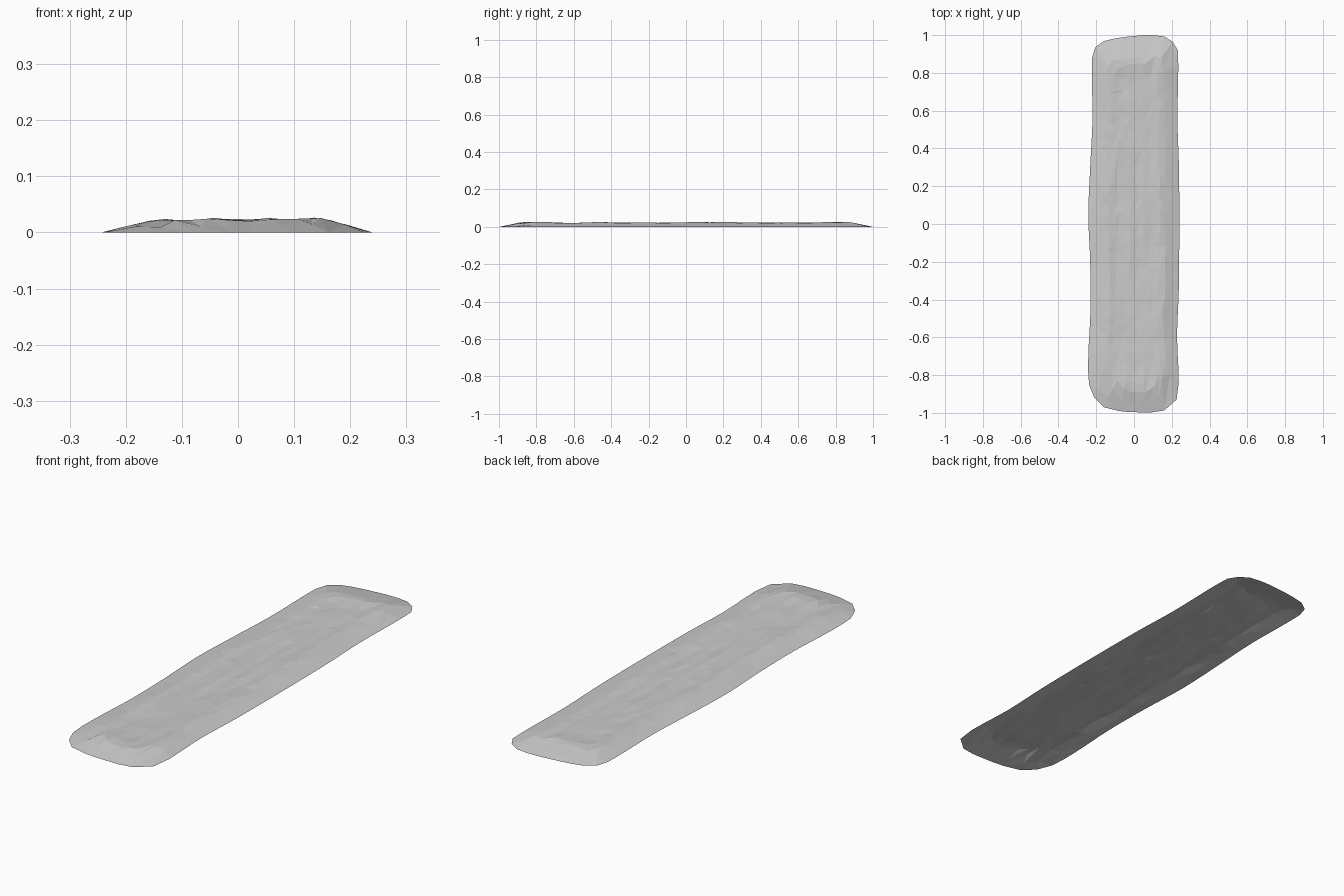
import bpy
import random
from math import sin, cos
from mathutils import Vector, noise
from mathutils.geometry import delaunay_2d_cdt, intersect_point_line

random.seed(7)
cube = bpy.data.objects.get("Cube")
if cube:
    bpy.data.objects.remove(cube, do_unlink=True)

# Rounded, slightly wavy outline, anticlockwise from the front
CORNERS = [Vector(p) for p in (
    (-.16, -.97), (-.08, -.99), (.03, -.997), (.16, -.987), (.225, -.93), (.237, -.84),
    (.228, -.6), (.237, -.35), (.24, 0), (.238, .3), (.23, .55), (.232, .92),
    (.205, .965), (.16, .993), (.05, 1), (-.05, .99), (-.16, .968), (-.205, .935),
    (-.222, .88), (-.22, .55), (-.232, .3), (-.242, .05), (-.232, -.2), (-.23, -.45),
    (-.242, -.7), (-.238, -.85), (-.21, -.92))]


def smooth_loop(points, step):
    """Spline through a closed loop, with denser samples on long spans."""
    out = []
    n = len(points)
    for i in range(n):
        a, b, c, d = (points[(i + k) % n] for k in (-1, 0, 1, 2))
        span = (c - b).length
        m1 = (c - a) * span / ((c - b).length + (b - a).length)
        m2 = (d - b) * span / ((d - c).length + span)
        count = max(1, round(span / step))
        for j in range(count):
            t = j / count
            out.append(b * (2*t**3 - 3*t*t + 1) + m1 * (t**3 - 2*t*t + t)
                       + c * (3*t*t - 2*t**3) + m2 * (t**3 - t*t))
    return out


outline = smooth_loop(CORNERS, 0.07)
SQUASH = 0.7          # ends slope more gently than the sides


def edge_distance(p):
    q = Vector((p.x, p.y * SQUASH))
    best = 9
    for i, a in enumerate(outline):
        b = outline[i - 1]
        a, b = Vector((a.x, a.y * SQUASH)), Vector((b.x, b.y * SQUASH))
        near, t = intersect_point_line(q, a, b)
        t = min(1, max(0, t))
        best = min(best, (q - a.lerp(b, t)).length)
    return best


# Cross-section: bank, raised rim, shallow worn trough
SECTION = [(0, 0), (.04, .009), (.075, .0185), (.105, .0215), (.14, .017), (.3, .0185)]


def height(p):
    d = edge_distance(p)
    z = SECTION[-1][1]
    for (d0, z0), (d1, z1) in zip(SECTION, SECTION[1:]):
        if d0 <= d <= d1:
            z = z0 + (z1 - z0) * (d - d0) / (d1 - d0)
            break
    fade = min(1, d / .08)
    lump = noise.noise(Vector((p.x * 14, p.y * 3.5, 2)))
    ridge = noise.noise(Vector((p.x * 30, p.y * 2, 9)))
    z += fade * (lump * .004 + ridge * .0025 + random.uniform(-.0012, .0012))
    # Higher left rim and back end
    z += fade * (.0025 * max(0, p.x) / .13 + .002 * max(0, abs(p.y) - .6) / .2)
    return max(.001, min(z, .029))


# Broken rings along the bank and rim
points = list(outline)
for inset, keep in ((.038, .55), (.075, .9), (.105, .9), (.135, .8)):
    for p in outline:
        if random.random() < keep:
            d = inset + random.uniform(-.008, .008)
            points.append(Vector((p.x * (1 - d / .235),
                                  p.y * (1 - d / SQUASH) + random.uniform(-.012, .012))))

# Lengthwise worn streaks in the trough
for column in range(6):
    x = -.085 + column * .034
    y = -.78 + random.uniform(0, .05)
    while y < .78:
        points.append(Vector((x + random.uniform(-.009, .009), y)))
        y += random.uniform(.04, .1)

# Triangulate in squashed space so that facets run lengthwise
flat = [Vector((p.x, p.y * .4)) for p in points]
n = len(outline)
verts, edges, faces, *_ = delaunay_2d_cdt(
    flat, [], [list(range(n))], 1, 1e-5)
coords = []
for v in verts:
    p = Vector((v.x, v.y / .4))
    z = 0 if edge_distance(p) < .002 else height(p)
    coords.append((p.x, p.y, z))

mesh = bpy.data.meshes.new("dirt_strip")
mesh.from_pydata(coords, [], faces)
mesh.update()
strip = bpy.data.objects.new("dirt_strip", mesh)
bpy.context.collection.objects.link(strip)

# Plain grey surface
grey = bpy.data.materials.new("plain_grey")
grey.use_nodes = True
colour = (.6, .6, .6, 1)
grey.diffuse_color = colour
grey.node_tree.nodes["Principled BSDF"].inputs["Base Color"].default_value = colour
mesh.materials.append(grey)
